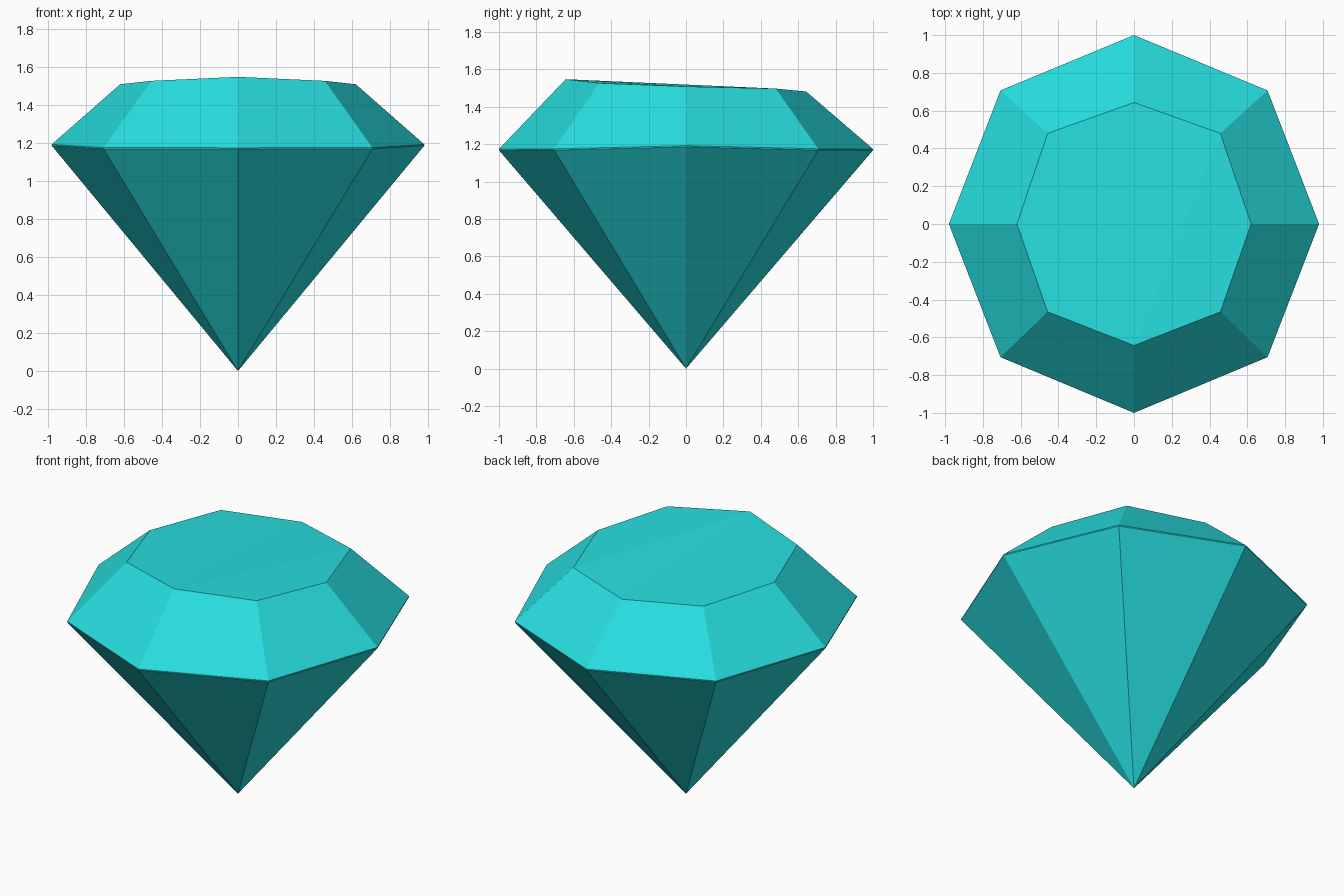
import bpy, bmesh

cube = bpy.data.objects.get("Cube")
if cube:
    bpy.data.objects.remove(cube, do_unlink=True)

# Single turquoise colour
mat = bpy.data.materials.new("turquoise")
mat.use_nodes = True
colour = (0.02, 0.73, 0.74, 1)
mat.diffuse_color = colour
mat.node_tree.nodes["Principled BSDF"].inputs["Base Color"].default_value = colour


def ring(bm, half):
    """Eight corners from a front-to-back half profile, mirrored across x."""
    left = [(-x, y, z) for x, y, z in half[-2:0:-1]]
    return [bm.verts.new(p) for p in half + left]


def bridge(bm, low, high):
    """Side faces between two rings."""
    n = len(low)
    for i in range(n):
        j = (i + 1) % n
        bm.faces.new((low[i], low[j], high[j], high[i]))


# Outlines from the front corner round to the back corner
girdle = [(0, -1, 1.174), (0.707, -0.705, 1.175), (0.98, 0, 1.192),
          (0.707, 0.707, 1.175), (0, 1, 1.174)]
table = [(0, -0.643, 1.547), (0.457, -0.465, 1.526), (0.62, 0, 1.508),
         (0.457, 0.48, 1.497), (0, 0.643, 1.481)]

bm = bmesh.new()
lower = ring(bm, [(x, y, z - 0.007) for x, y, z in girdle])
upper = ring(bm, girdle)
top = ring(bm, table)

# Pavilion facets down to the point
tip = bm.verts.new((0, 0, 0))
for i, v in enumerate(lower):
    bm.faces.new((tip, lower[(i + 1) % len(lower)], v))

# Thin girdle band and crown facets
bridge(bm, lower, upper)
bridge(bm, upper, top)

# Slightly tilted table, fanned from the front corner
for a, b in zip(top[1:], top[2:]):
    bm.faces.new((top[0], a, b))

bmesh.ops.recalc_face_normals(bm, faces=bm.faces)
mesh = bpy.data.meshes.new("cut_gem")
bm.to_mesh(mesh)
bm.free()
mesh.materials.append(mat)
gem = bpy.data.objects.new("cut_gem", mesh)
bpy.context.collection.objects.link(gem)
